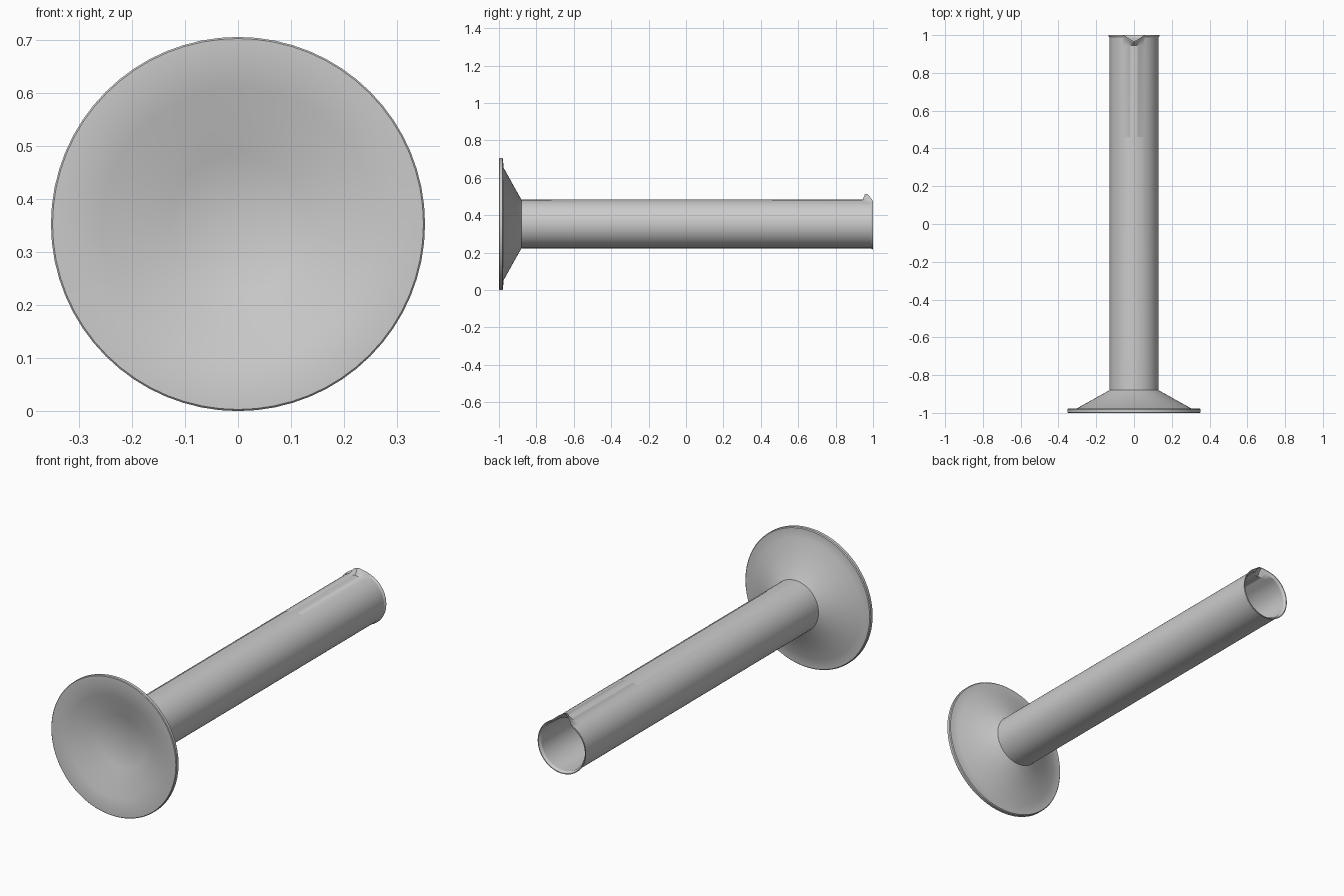
import bpy, bmesh, math

if "Cube" in bpy.data.objects:
    bpy.data.objects.remove(bpy.data.objects["Cube"])

CZ = 0.353   # height of the lying axis
SEG = 64


def point(r, y, a):
    # a = 0 points straight up
    return (r * math.sin(a), y, CZ + r * math.cos(a))


def finish(name, bm):
    bmesh.ops.recalc_face_normals(bm, faces=bm.faces)
    mesh = bpy.data.meshes.new(name)
    bm.to_mesh(mesh)
    bm.free()
    obj = bpy.data.objects.new(name, mesh)
    bpy.context.collection.objects.link(obj)
    bpy.ops.object.select_all(action='DESELECT')
    obj.select_set(True)
    bpy.context.view_layer.objects.active = obj
    bpy.ops.object.shade_smooth_by_angle(angle=math.radians(30))
    return obj


# cylinder body: (radius, y, spout weight) from underside, over the foot,
# along the tube, over the lip and down the inside
profile = [
    (0.130, -0.930, 0), (0.257, -1.000, 0), (0.350, -1.000, 0),
    (0.353, -0.997, 0), (0.353, -0.982, 0), (0.349, -0.978, 0),
    (0.302, -0.976, 0), (0.130, -0.880, 0), (0.130, 0.945, 0),
    (0.130, 0.988, 1), (0.135, 0.996, 1), (0.135, 1.000, 1),
    (0.131, 1.000, 1), (0.123, 0.988, 1), (0.123, 0.940, 0),
    (0.123, -0.880, 0),
]
SPOUT = 0.42  # half angle of the pouring spout

bm = bmesh.new()
rings = []
for r, y, weight in profile:
    ring = []
    for i in range(SEG):
        a = 2 * math.pi * i / SEG
        off = min(a, 2 * math.pi - a)
        w = weight * max(0, 1 - off / SPOUT)
        ring.append(bm.verts.new(point(r + 0.026 * w, y - 0.033 * w, a)))
    rings.append(ring)
for lower, upper in zip(rings, rings[1:]):
    for i in range(SEG):
        j = (i + 1) % SEG
        bm.faces.new((lower[i], lower[j], upper[j], upper[i]))
bm.faces.new(rings[0])    # recessed underside disc
bm.faces.new(rings[-1])   # inner floor
finish("measuring_cylinder", bm)

# thin curved scale panel lying on the tube
bm = bmesh.new()
n = 8
rows = [[bm.verts.new(point(0.1312, y, -0.4 + 0.8 * i / n)) for i in range(n + 1)]
        for y in (-0.72, 0.46)]
for i in range(n):
    bm.faces.new((rows[0][i], rows[0][i + 1], rows[1][i + 1], rows[1][i]))
finish("scale_panel", bm)
